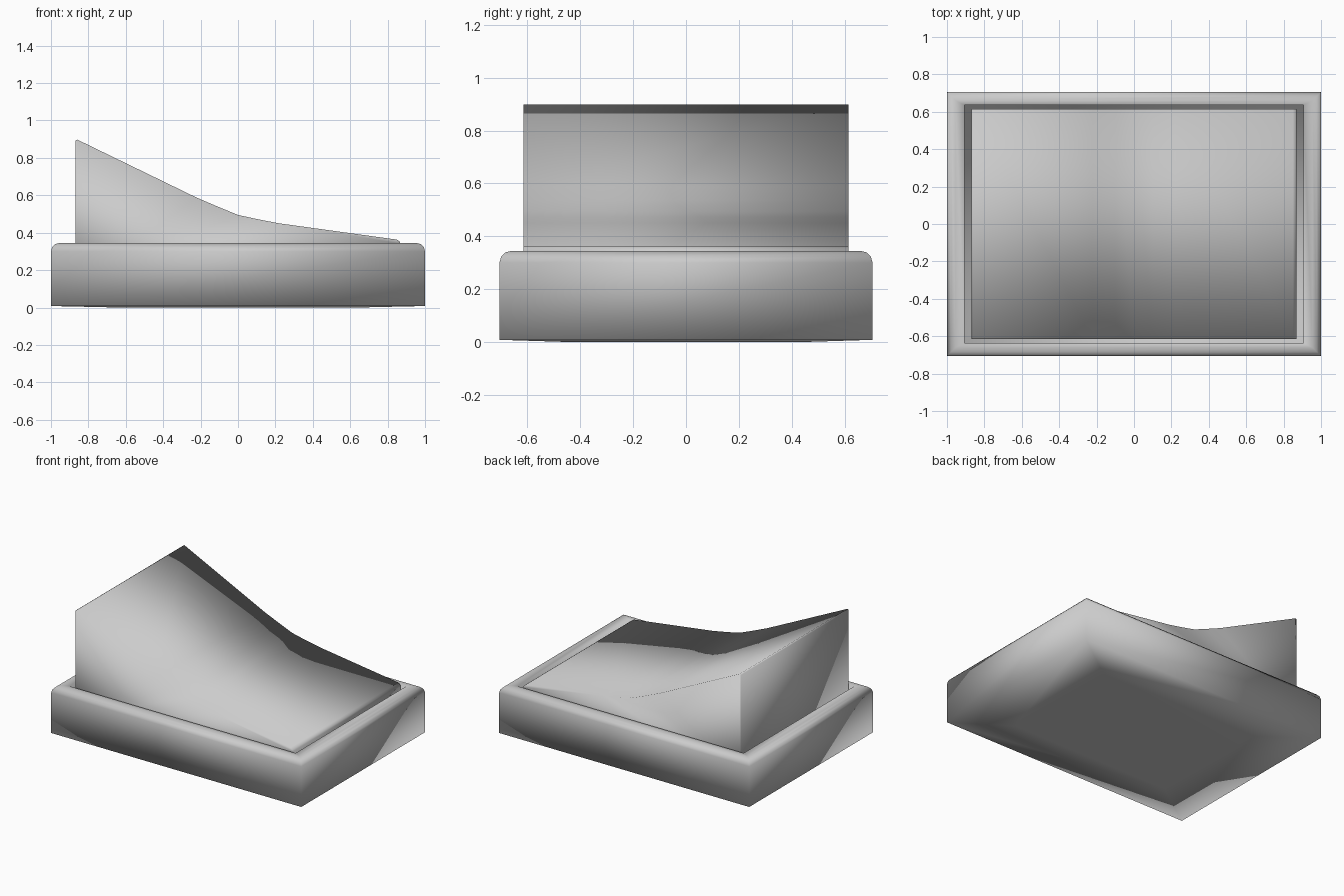
import bpy, bmesh, math

if "Cube" in bpy.data.objects:
    bpy.data.objects.remove(bpy.data.objects["Cube"])


def finish(name, bm):
    """Turn a bmesh into a smooth-shaded object."""
    bmesh.ops.recalc_face_normals(bm, faces=bm.faces[:])
    for f in bm.faces:
        f.smooth = True
    mesh = bpy.data.meshes.new(name)
    bm.to_mesh(mesh)
    bm.free()
    obj = bpy.data.objects.new(name, mesh)
    bpy.context.collection.objects.link(obj)
    return obj


def stacked_rings(name, rings):
    """Bridge centred rectangles (half x, half y, z) and cap both ends."""
    bm = bmesh.new()
    loops = [[bm.verts.new((sx * hx, sy * hy, z))
              for sx, sy in ((-1, -1), (1, -1), (1, 1), (-1, 1))]
             for hx, hy, z in rings]
    for a, b in zip(loops, loops[1:]):
        for i in range(4):
            j = (i + 1) % 4
            bm.faces.new((a[i], a[j], b[j], b[i]))
    bm.faces.new(loops[0])
    bm.faces.new(loops[-1])
    return finish(name, bm)


def extruded_profile(name, profile, half_depth):
    """Extrude an x-z outline symmetrically along y."""
    bm = bmesh.new()
    front, back = ([bm.verts.new((x, y, z)) for x, z in profile]
                   for y in (-half_depth, half_depth))
    for i in range(len(profile)):
        j = (i + 1) % len(profile)
        bm.faces.new((front[i], front[j], back[j], back[i]))
    bm.faces.new(front)
    bm.faces.new(back)
    return finish(name, bm)


# Housing: shallow tray with a rounded top rim and a pocket for the rocker
HX, HY, TOP, R = 1.0, 0.706, 0.345, 0.045
rings = [(0.64, 0.45, 0.0), (HX, HY, 0.008)]
for k in range(4):
    a = k / 3 * math.pi / 2
    inset = R * (1 - math.cos(a))
    rings.append((HX - inset, HY - inset, TOP - R + R * math.sin(a)))
rings += [(0.905, 0.635, TOP), (0.905, 0.635, 0.12)]
stacked_rings("switch_housing", rings)

# Rocker: tilted paddle with a concave pressing surface
extruded_profile("rocker_paddle", [
    (-0.87, 0.12), (0.87, 0.12), (0.87, 0.34), (0.865, 0.352), (0.85, 0.363),
    (0.22, 0.45), (0.10, 0.473), (0.0, 0.495), (-0.10, 0.536), (-0.22, 0.587),
    (-0.86, 0.898), (-0.87, 0.892)], 0.616)
